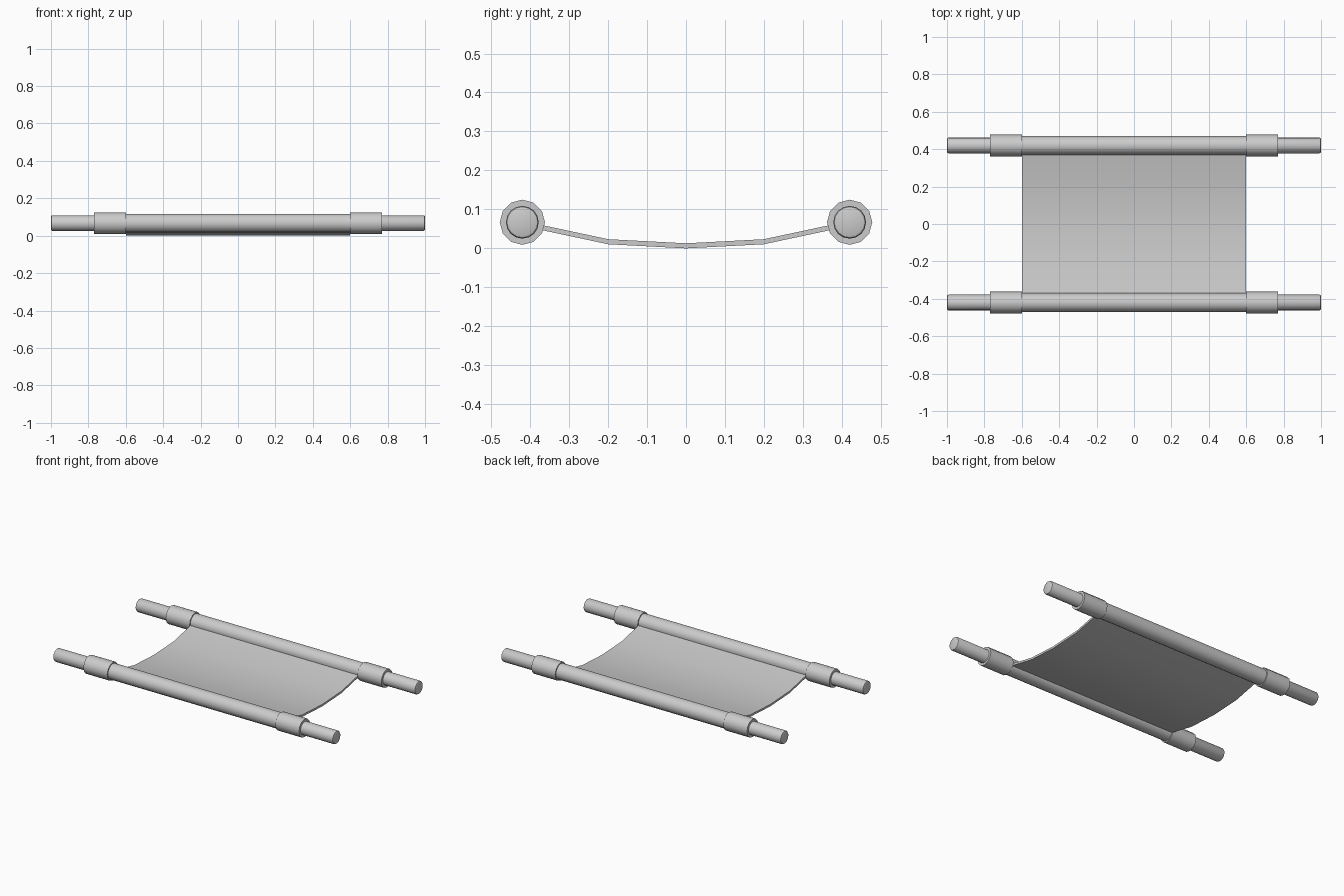
import bpy, bmesh
from mathutils import Matrix
from math import radians

if "Cube" in bpy.data.objects:
    bpy.data.objects.remove(bpy.data.objects["Cube"])

AXIS_Z = 0.067   # height of the pole axes
POLE_Y = 0.42    # half distance between the poles


def finish(name, bm):
    bmesh.ops.recalc_face_normals(bm, faces=bm.faces)
    mesh = bpy.data.meshes.new(name)
    bm.to_mesh(mesh)
    bm.free()
    obj = bpy.data.objects.new(name, mesh)
    bpy.context.collection.objects.link(obj)
    return obj


def smooth(obj):
    bpy.ops.object.select_all(action='DESELECT')
    obj.select_set(True)
    bpy.context.view_layer.objects.active = obj
    bpy.ops.object.shade_smooth_by_angle(angle=radians(35))


def rod(name, x, y, length, radius, sides, bevel=0.0):
    """Cylinder lying along x, with optional rounded end rims."""
    bm = bmesh.new()
    bmesh.ops.create_cone(bm, cap_ends=True, segments=sides, radius1=radius,
                          radius2=radius, depth=length)
    if bevel:
        rims = [e for e in bm.edges if abs(e.verts[0].co.z - e.verts[1].co.z) < 1e-5]
        bmesh.ops.bevel(bm, geom=rims, offset=bevel, segments=2, profile=0.5,
                        affect='EDGES')
    bmesh.ops.transform(bm, matrix=Matrix.Rotation(radians(90), 4, 'Y'), verts=bm.verts)
    obj = finish(name, bm)
    obj.location = (x, y, AXIS_Z)
    smooth(obj)
    return obj


# Poles, cloth hems wrapped round them and thicker collars
for side, y in (("front", -POLE_Y), ("back", POLE_Y)):
    rod(f"{side}_pole", 0, y, 2.0, 0.042, 16, 0.008)
    rod(f"{side}_cloth_hem", 0, y, 1.2, 0.05, 16)
    for end, s in (("left", -1), ("right", 1)):
        rod(f"{side}_{end}_collar", s * 0.685, y, 0.17, 0.058, 12)

# Sagging cloth sheet between the poles
sag = [(-0.42, 0.064), (-0.2, 0.017), (0, 0.0065), (0.2, 0.017), (0.42, 0.064)]
half = 0.0065
outline = [(y, z - half) for y, z in sag] + [(y, z + half) for y, z in reversed(sag)]
bm = bmesh.new()
n = len(sag)
left, right = ([bm.verts.new((x, y, z)) for y, z in outline] for x in (-0.6, 0.6))
count = len(outline)
for i in range(count):
    j = (i + 1) % count
    bm.faces.new((left[i], left[j], right[j], right[i]))
for ring in (left, right):
    for i in range(n - 1):
        bm.faces.new((ring[i], ring[i + 1], ring[count - 2 - i], ring[count - 1 - i]))
smooth(finish("cloth_sheet", bm))
